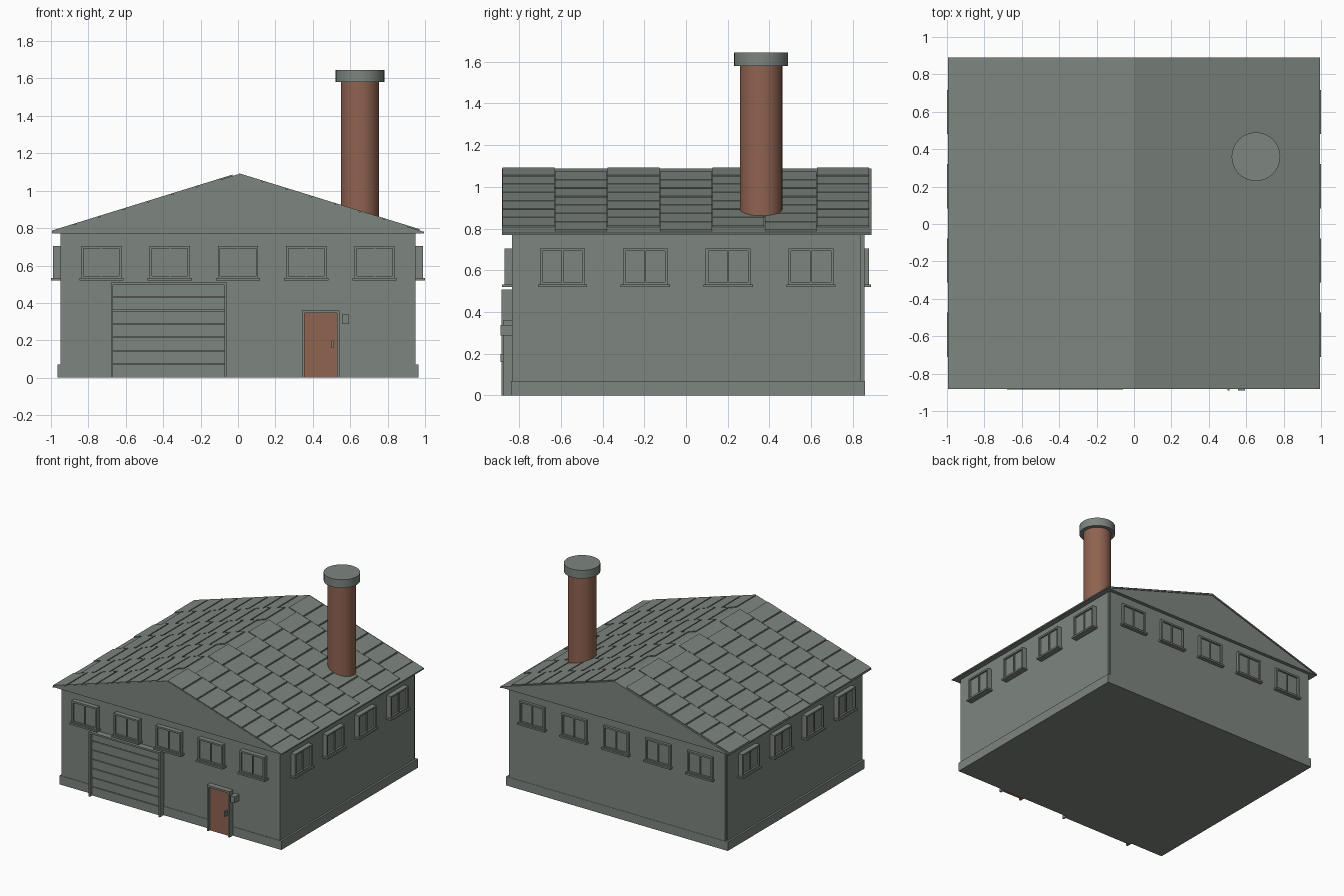
import bpy, bmesh, math
from mathutils import Matrix, Vector

if "Cube" in bpy.data.objects:
    bpy.data.objects.remove(bpy.data.objects["Cube"])


def material(name, rgb):
    m = bpy.data.materials.new(name)
    m.diffuse_color = (*rgb, 1)
    m.use_nodes = True
    m.node_tree.nodes["Principled BSDF"].inputs["Base Color"].default_value = m.diffuse_color
    return m


GREY = material("warm grey", (0.205, 0.234, 0.21))
BROWN = material("brick brown", (0.28, 0.125, 0.083))


def finish(name, bm, mat, matrix=None):
    bmesh.ops.recalc_face_normals(bm, faces=bm.faces)
    me = bpy.data.meshes.new(name)
    bm.to_mesh(me)
    bm.free()
    me.materials.append(mat)
    ob = bpy.data.objects.new(name, me)
    bpy.context.collection.objects.link(ob)
    if matrix is not None:
        me.transform(matrix)
    return ob


def add_box(bm, x, y, z):
    size = Vector((x[1] - x[0], y[1] - y[0], z[1] - z[0]))
    mid = Vector((x[0] + x[1], y[0] + y[1], z[0] + z[1])) / 2
    bmesh.ops.create_cube(bm, size=1, matrix=Matrix.Translation(mid) @ Matrix.Diagonal((*size, 1)))


def boxes(name, mat, *dims, matrix=None):
    bm = bmesh.new()
    for d in dims:
        add_box(bm, *d)
    return finish(name, bm, mat, matrix)


def prism(name, pts, y0, y1, mat):
    # extrude an xz profile along y
    bm = bmesh.new()
    f = bm.faces.new([bm.verts.new((x, y0, z)) for x, z in pts])
    ext = bmesh.ops.extrude_face_region(bm, geom=[f])
    vs = [v for v in ext["geom"] if isinstance(v, bmesh.types.BMVert)]
    bmesh.ops.translate(bm, verts=vs, vec=(0, y1 - y0, 0))
    return finish(name, bm, mat)


# walls, plinth and back cladding panel
boxes("walls", GREY, ((-0.95, 0.95), (-0.835, 0.84), (0, 0.775)))
boxes("plinth", GREY, ((-0.965, 0.965), (-0.838, 0.858), (0, 0.07)))
boxes("back_panel", GREY, ((-0.94, 0.94), (0.835, 0.856), (0.05, 0.772)))

# solid gable roof and thin roof sheet on top
EAVE, RIDGE = 0.776, 1.084
prism("gable_roof", [(-0.985, 0.772), (0.985, 0.772), (0.985, EAVE), (0, RIDGE - 0.005), (-0.985, EAVE)],
      -0.876, 0.883, GREY)
prism("roof_sheet", [(-0.995, EAVE - 0.006), (0, RIDGE - 0.008), (0.995, EAVE - 0.006), (0.995, EAVE + 0.004),
                     (0, RIDGE + 0.004), (-0.995, EAVE + 0.004)], -0.882, 0.89, GREY)

# staggered roof tiles, seven bands of seven on each slope
bm = bmesh.new()
slope = (RIDGE - EAVE) / 0.995
for start in (-0.995, 0.005):
    for band in range(7):
        y0 = -0.88 + band * 0.2515
        for k in range(7):
            x0 = start + 0.065 * (band % 2) + 0.13 * k
            x1 = x0 + 0.12
            vs = []
            for dz in (0, 0.009):
                for x, y in ((x0, y0), (x1, y0), (x1, y0 + 0.249), (x0, y0 + 0.249)):
                    vs.append(bm.verts.new((x, y, RIDGE + 0.002 - slope * abs(x) + dz)))
            bm.faces.new(vs[:4])
            bm.faces.new(vs[4:])
            for i in range(4):
                j = (i + 1) % 4
                bm.faces.new((vs[i], vs[j], vs[4 + j], vs[4 + i]))
finish("roof_tiles", bm, GREY)


# chimney and cap
def cylinder(name, r, z0, z1, mat):
    bm = bmesh.new()
    bmesh.ops.create_cone(bm, cap_ends=True, segments=32, radius1=r, radius2=r, depth=z1 - z0,
                          matrix=Matrix.Translation((0.652, 0.36, (z0 + z1) / 2)))
    ob = finish(name, bm, mat)
    bpy.context.view_layer.objects.active = ob
    ob.select_set(True)
    bpy.ops.object.shade_smooth_by_angle(angle=math.radians(35))
    ob.select_set(False)


cylinder("chimney", 0.102, 0.8, 1.585, BROWN)
cylinder("chimney_cap", 0.13, 1.58, 1.645, GREY)


# windows: local frame faces -y with the wall surface at y = 0
def window(name, matrix):
    d = (-0.036, 0.01)
    w, t = 0.108, 0.013
    boxes(name, GREY,
          ((-w, -w + t), d, (0.533, 0.705)), ((w - t, w), d, (0.533, 0.705)),
          ((-w + t, w - t), d, (0.692, 0.705)), ((-w + t, w - t), d, (0.533, 0.543)),
          ((-0.004, 0.004), (-0.03, 0.01), (0.543, 0.692)),
          ((-w + t, w - t), (-0.022, 0.01), (0.543, 0.692)),
          ((-0.118, 0.118), (-0.047, 0.01), (0.52, 0.533)), matrix=matrix)


for i in range(5):
    x = -0.73 + 0.365 * i
    window(f"front_window_{i + 1}", Matrix.Translation((x, -0.835, 0)))
    window(f"back_window_{i + 1}", Matrix.Translation((x, 0.84, 0)) @ Matrix.Rotation(math.pi, 4, 'Z'))
for i in range(4):
    y = -0.592 + 0.397 * i
    for side, name in ((1, "right"), (-1, "left")):
        window(f"{name}_window_{i + 1}",
               Matrix.Translation((side * 0.952, y, 0)) @ Matrix.Rotation(side * math.pi / 2, 4, 'Z'))

# garage door of horizontal slats with its frame
edges = [0, 0.073, 0.145, 0.217, 0.289, 0.361, 0.433, 0.5]
boxes("garage_slats", GREY,
      *[((-0.67, -0.07), (-0.862, -0.83), (a + 0.002, b - 0.003)) for a, b in zip(edges, edges[1:])])
boxes("garage_frame", GREY,
      ((-0.68, -0.668), (-0.884, -0.83), (0, 0.508)), ((-0.072, -0.06), (-0.884, -0.83), (0, 0.508)),
      ((-0.668, -0.072), (-0.884, -0.83), (0.495, 0.508)))

# entrance door, frame, handle and call box
boxes("entrance_door", BROWN, ((0.355, 0.53), (-0.858, -0.83), (0, 0.347)))
boxes("door_frame", GREY,
      ((0.343, 0.356), (-0.878, -0.83), (0, 0.36)), ((0.529, 0.542), (-0.878, -0.83), (0, 0.36)),
      ((0.356, 0.529), (-0.878, -0.83), (0.346, 0.36)))
boxes("door_handle", GREY, ((0.501, 0.51), (-0.889, -0.85), (0.16, 0.198)))
boxes("call_box", GREY, ((0.556, 0.594), (-0.89, -0.83), (0.288, 0.338)))
